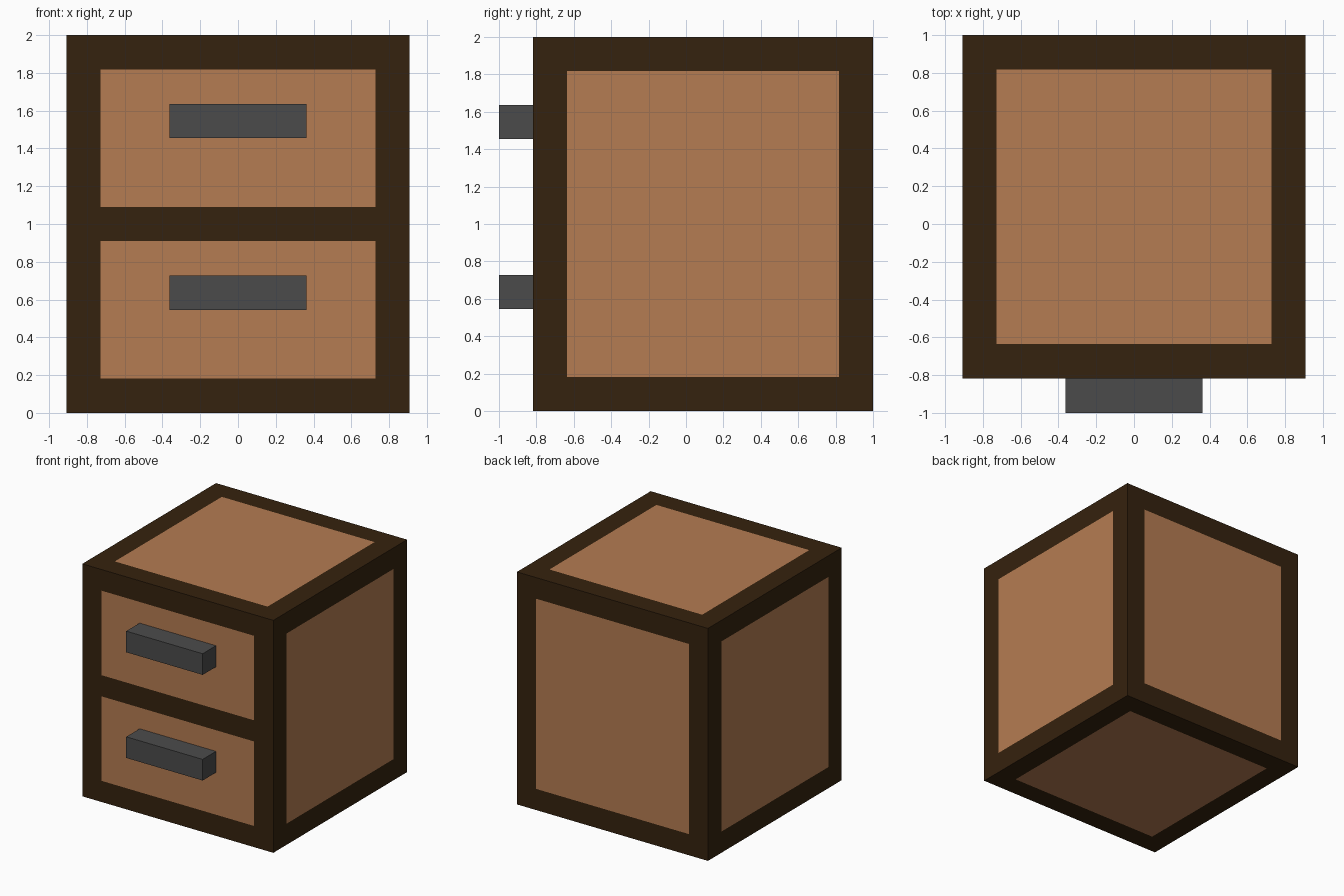
import bpy, bmesh
from mathutils import Vector

if "Cube" in bpy.data.objects:
    bpy.data.objects.remove(bpy.data.objects["Cube"])

U = 2 / 11  # the model is laid out on a grid of 11 units


def srgb(r, g, b):
    f = lambda c: c / 12.92 if c <= 0.04045 else ((c + 0.055) / 1.055) ** 2.4
    return tuple(f(c / 255) for c in (r, g, b)) + (1,)


def material(name, rgb):
    m = bpy.data.materials.new(name)
    m.diffuse_color = srgb(*rgb)
    m.use_nodes = True
    m.node_tree.nodes["Principled BSDF"].inputs["Base Color"].default_value = m.diffuse_color
    return m


dark_wood = material("dark wood", (53, 34, 14))
light_wood = material("light wood", (181, 124, 82))
grey_metal = material("grey metal", (75, 75, 75))


def box(name, lo, hi, mats, edit=None):
    lo, hi = Vector(lo) * U, Vector(hi) * U
    bm = bmesh.new()
    bmesh.ops.create_cube(bm, size=1)
    for v in bm.verts:
        v.co = Vector([(lo[i] + hi[i]) / 2 + v.co[i] * (hi[i] - lo[i]) for i in range(3)])
    if edit:
        edit(bm)
    me = bpy.data.meshes.new(name)
    bm.to_mesh(me)
    bm.free()
    for m in mats:
        me.materials.append(m)
    ob = bpy.data.objects.new(name, me)
    bpy.context.collection.objects.link(ob)
    return ob


# Cabinet body: cut border lines into every side, then colour the inner panels
BODY_LO, BODY_HI = (-5, -4.5, 0), (5, 5.5, 11)


def panel_faces(bm):
    cuts = [(a, p) for a in range(3) for p in (BODY_LO[a] + 1, BODY_HI[a] - 1)]
    cuts += [(2, 5), (2, 6)]  # rail between the two drawers
    for axis, pos in cuts:
        n = Vector((0, 0, 0))
        n[axis] = 1
        bmesh.ops.bisect_plane(bm, geom=bm.verts[:] + bm.edges[:] + bm.faces[:],
                               plane_co=n * pos * U, plane_no=n)
    bm.normal_update()
    for f in bm.faces:
        c = f.calc_center_median() / U
        inner = all(abs(f.normal[a]) > 0.5 or BODY_LO[a] + 1 < c[a] < BODY_HI[a] - 1
                    for a in range(3))
        rail = f.normal.y < -0.5 and 5 < c.z < 6
        f.material_index = int(inner and not rail)


box("cabinet_body", BODY_LO, BODY_HI, [dark_wood, light_wood], panel_faces)

# Drawer handles
for name, z in (("lower_handle", 3), ("upper_handle", 8)):
    box(name, (-2, -5.5, z), (2, -4.5, z + 1), [grey_metal])
